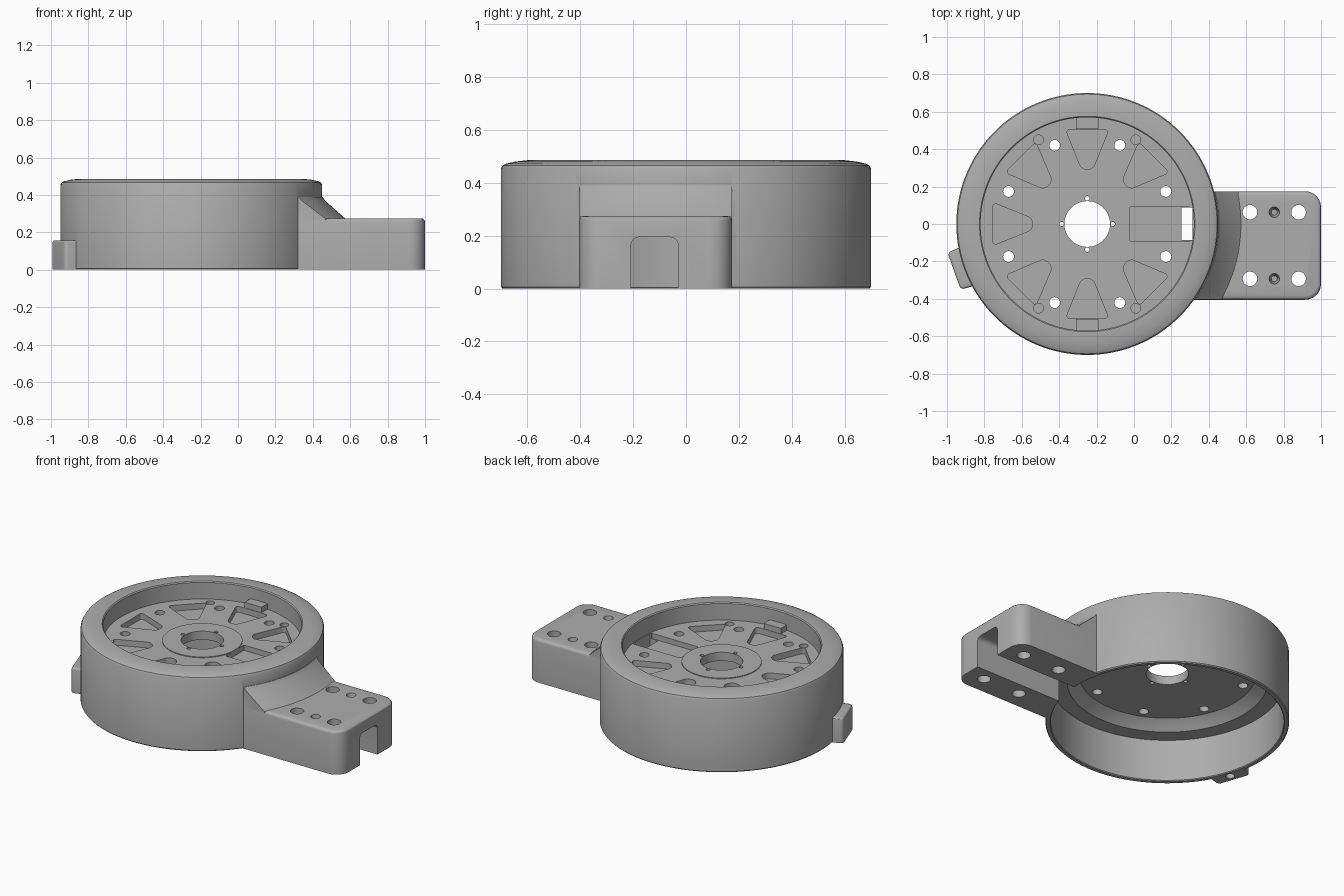
import bpy, bmesh
from math import sin, cos, pi, radians
from mathutils import Matrix, Vector

if "Cube" in bpy.data.objects:
    bpy.data.objects.remove(bpy.data.objects["Cube"])

CX = -0.25      # drum axis
FLOOR = 0.375   # recess floor height

grey = bpy.data.materials.new("machined grey")
grey.use_nodes = True
colour = (0.42, 0.42, 0.42, 1)
grey.diffuse_color = colour
grey.node_tree.nodes["Principled BSDF"].inputs["Base Color"].default_value = colour


def finish(name, bm):
    bmesh.ops.recalc_face_normals(bm, faces=bm.faces)
    mesh = bpy.data.meshes.new(name)
    bm.to_mesh(mesh)
    bm.free()
    mesh.materials.append(grey)
    ob = bpy.data.objects.new(name, mesh)
    bpy.context.collection.objects.link(ob)
    return ob


def lathe(name, profile, steps=128):
    """Closed ring profile of (radius, z) turned about the drum axis."""
    bm = bmesh.new()
    rings = [[bm.verts.new((CX + r * cos(2 * pi * i / steps), r * sin(2 * pi * i / steps), z))
              for r, z in profile] for i in range(steps)]
    n = len(profile)
    for i in range(steps):
        a, b = rings[i], rings[(i + 1) % steps]
        for j in range(n):
            k = (j + 1) % n
            bm.faces.new((a[j], b[j], b[k], a[k]))
    return finish(name, bm)


def prism(name, points, z0, z1, round_by=0.0, top_bevel=0.0, rounded=None):
    """Upright prism with rounded vertical edges and an optional top bevel."""
    bm = bmesh.new()
    base = bm.faces.new([bm.verts.new((x, y, z0)) for x, y in points])
    new = bmesh.ops.extrude_face_region(bm, geom=[base])["geom"]
    bmesh.ops.translate(bm, vec=(0, 0, z1 - z0), verts=[v for v in new if isinstance(v, bmesh.types.BMVert)])
    if round_by:
        edges = [e for e in bm.edges if abs(e.verts[0].co.z - e.verts[1].co.z) > 1e-4
                 and (rounded is None or rounded(e.verts[0].co))]
        bmesh.ops.bevel(bm, geom=edges, offset=round_by, segments=6, profile=0.5, affect='EDGES')
    if top_bevel:
        edges = [e for e in bm.edges if all(v.co.z > z1 - 1e-4 for v in e.verts)]
        bmesh.ops.bevel(bm, geom=edges, offset=top_bevel, segments=3, profile=0.5, affect='EDGES')
    return finish(name, bm)


def rect(x0, x1, y0, y1):
    return [(x0, y0), (x1, y0), (x1, y1), (x0, y1)]


def cylinder(name, x, y, r, z0, z1, r_low=None, steps=32):
    bm = bmesh.new()
    bmesh.ops.create_cone(bm, cap_ends=True, segments=steps, radius1=r_low or r, radius2=r,
                          depth=z1 - z0, matrix=Matrix.Translation((x, y, (z0 + z1) / 2)))
    return finish(name, bm)


def combine(target, tool, operation):
    mod = target.modifiers.new(operation, 'BOOLEAN')
    mod.operation, mod.object, mod.solver = operation, tool, 'EXACT'
    bpy.context.view_layer.objects.active = target
    bpy.ops.object.modifier_apply(modifier=mod.name)
    bpy.data.objects.remove(tool)


def polar(r, t, angle):
    """Point at radius r and sideways offset t on a spoke of the drum."""
    return (CX + r * cos(angle) - t * sin(angle), r * sin(angle) + t * cos(angle))


# Drum housing: outer wall, domed rim, recessed plate and stepped underside
housing = lathe("housing", [
    (0.695, 0), (0.70, 0.006), (0.70, 0.455), (0.694, 0.466), (0.68, 0.473), (0.645, 0.481),
    (0.60, 0.486), (0.576, 0.486), (0.57, 0.48), (0.57, FLOOR), (0.23, FLOOR), (0.23, FLOOR + 0.005),
    (0.122, FLOOR + 0.005), (0.122, 0.325), (0.51, 0.325), (0.545, 0.30), (0.575, 0.27),
    (0.67, 0.27), (0.67, 0.005), (0.675, 0)])

# Mounting arm, trimmed to the drum wall
Y0, Y1 = -0.405, 0.175
arm = prism("arm", rect(0.1, 1.0, Y0, Y1), 0, 0.275, 0.085, 0.02, lambda co: co.x > 0.9)
combine(arm, cylinder("trim", CX, 0, 0.685, -0.1, 0.6, steps=128), 'DIFFERENCE')

# Conical web between drum and arm
web = lathe("web", [(0.685, 0.1), (0.80, 0.1), (0.825, 0.272), (0.715, 0.37), (0.703, 0.39), (0.685, 0.39)])
combine(web, prism("limit", rect(0.1, 0.8, Y0 + 0.001, Y1 - 0.001), 0.05, 0.5), 'INTERSECT')
combine(housing, arm, 'UNION')
combine(housing, web, 'UNION')

# Side lug at the foot of the drum
lug_angle = radians(199.5)
lug = prism("lug", [polar(r, t, lug_angle) for r, t in
                    ((0.68, -0.11), (0.755, -0.105), (0.755, 0.105), (0.68, 0.11))],
            0, 0.157, 0.02, 0.012, lambda co: (co.xy - Vector((CX, 0))).length > 0.72)
combine(housing, lug, 'UNION')
combine(housing, cylinder("lug_hole", *polar(0.712, 0, lug_angle), 0.026, -0.05, 0.1), 'DIFFERENCE')

# Raised stops against the recess wall
for side in (1, -1):
    stop = prism("stop", [polar(r, t, side * pi / 2) for r, t in
                          ((0.508, -0.06), (0.58, -0.06), (0.58, 0.06), (0.508, 0.06))],
                 FLOOR - 0.01, FLOOR + 0.035)
    combine(housing, stop, 'UNION')

# Seven blind wedge pockets
for i in range(1, 8):
    a = i * pi / 4
    pocket = prism("pocket", [polar(r, t, a) for r, t in
                              ((0.293, -0.03), (0.505, -0.115), (0.505, 0.115), (0.293, 0.03))],
                   0.338, 0.44 if i not in (2, 6) else FLOOR + 0.001, 0.025)
    combine(housing, pocket, 'DIFFERENCE')

# Ring of through holes, blind screw holes and small holes by the bore
for i in range(8):
    hole = cylinder("hole", *polar(0.455, 0, (i + 0.5) * pi / 4), 0.029, 0.2, 0.45)
    combine(housing, hole, 'DIFFERENCE')
for sx in (1, -1):
    for sy in (1, -1):
        hole = cylinder("screw_hole", CX + sx * 0.26, sy * 0.45, 0.026, 0.34, 0.45)
        combine(housing, hole, 'DIFFERENCE')
for i in range(4):
    hole = cylinder("bore_hole", *polar(0.137, 0, i * pi / 2), 0.012, 0.25, 0.45, steps=16)
    combine(housing, hole, 'DIFFERENCE')

# Cable trough and its window through the plate
combine(housing, prism("trough", rect(-0.022, 0.30, -0.09, 0.09), 0.342, 0.42), 'DIFFERENCE')
combine(housing, prism("window", rect(0.255, 0.312, -0.085, 0.088), 0.2, 0.42), 'DIFFERENCE')

# Cable channel under the arm, rounded at its upper corners
channel = prism("channel", rect(0.36, 1.1, -0.208, -0.03), -0.1, 0.195)
bm = bmesh.new()
bm.from_mesh(channel.data)
ridge = [e for e in bm.edges if all(v.co.z > 0.19 for v in e.verts)
         and abs(e.verts[0].co.x - e.verts[1].co.x) > 0.1]
bmesh.ops.bevel(bm, geom=ridge, offset=0.03, segments=5, profile=0.5, affect='EDGES')
bm.to_mesh(channel.data)
bm.free()
combine(housing, channel, 'DIFFERENCE')

# Arm mounting holes: two through and one countersunk on each side
for y in (0.063, -0.293):
    for x in (0.62, 0.88):
        combine(housing, cylinder("arm_hole", x, y, 0.039, -0.1, 0.4), 'DIFFERENCE')
    dimple = cylinder("dimple", 0.75, y, 0.032, 0.20, 0.30, r_low=0.016)
    combine(housing, dimple, 'DIFFERENCE')

# Smooth round surfaces, crisp machined edges
bpy.ops.object.select_all(action='DESELECT')
housing.select_set(True)
bpy.context.view_layer.objects.active = housing
bpy.ops.object.shade_smooth_by_angle(angle=radians(30))
